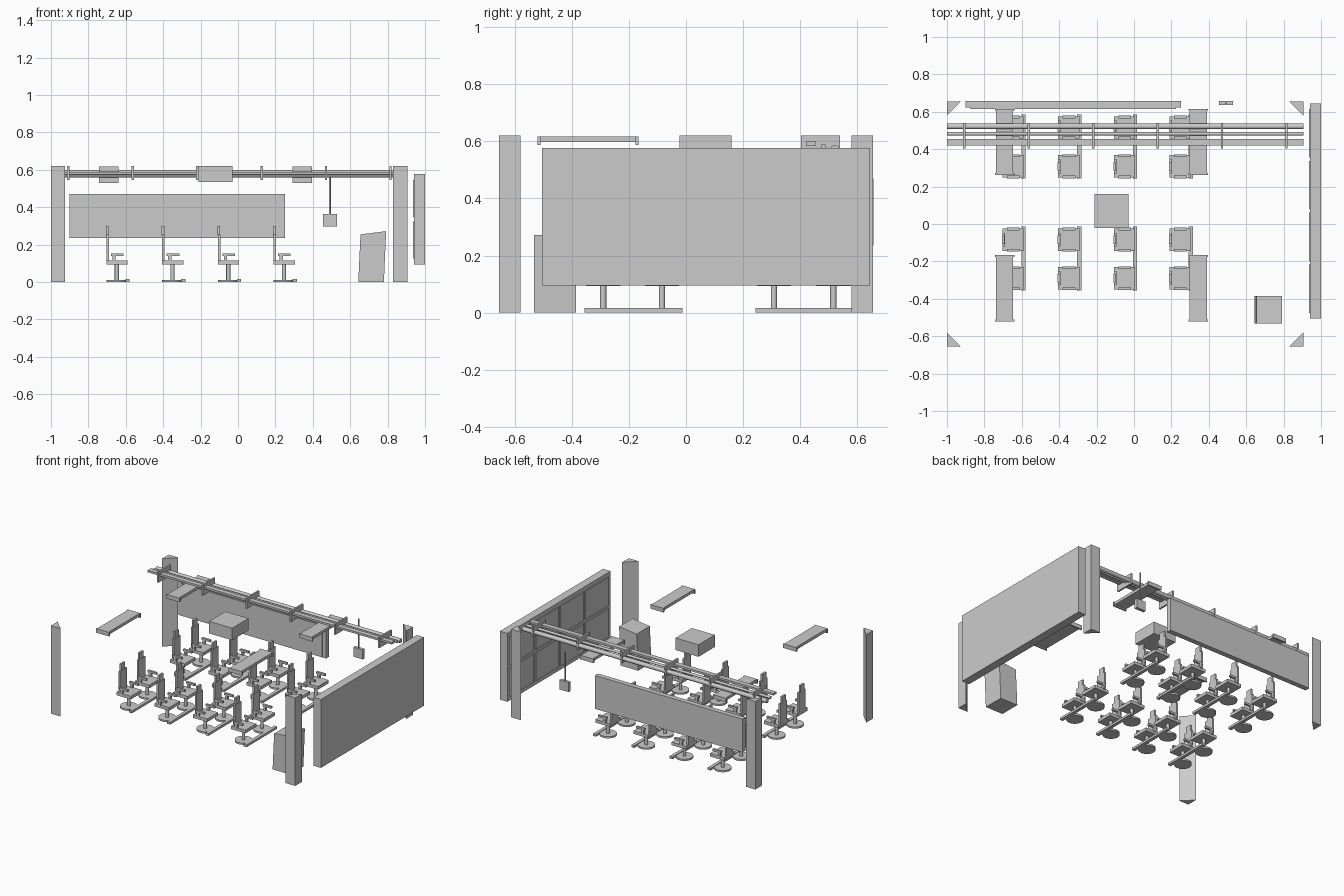
import bpy, bmesh
from mathutils import Vector, Matrix

if "Cube" in bpy.data.objects:
    bpy.data.objects.remove(bpy.data.objects["Cube"])


def box(name, x0, x1, y0, y1, z0, z1):
    bm = bmesh.new()
    bmesh.ops.create_cube(bm, size=1.0)
    for v in bm.verts:
        v.co = Vector(((x0 + x1) / 2 + v.co.x * (x1 - x0),
                       (y0 + y1) / 2 + v.co.y * (y1 - y0),
                       (z0 + z1) / 2 + v.co.z * (z1 - z0)))
    return finish(name, bm)


def finish(name, bm, smooth=False):
    bmesh.ops.recalc_face_normals(bm, faces=bm.faces)
    me = bpy.data.meshes.new(name)
    bm.to_mesh(me)
    bm.free()
    ob = bpy.data.objects.new(name, me)
    bpy.context.collection.objects.link(ob)
    if smooth:
        for p in me.polygons:
            p.use_smooth = len(p.vertices) == 4
    return ob


def prism(name, pts, direction):
    """Extrude a 3D outline along a direction."""
    bm = bmesh.new()
    face = bm.faces.new([bm.verts.new(p) for p in pts])
    ext = bmesh.ops.extrude_face_region(bm, geom=[face])
    moved = [g for g in ext['geom'] if isinstance(g, bmesh.types.BMVert)]
    bmesh.ops.translate(bm, verts=moved, vec=direction)
    return finish(name, bm)


def cyl(name, a, b, r, n=24):
    a, b = Vector(a), Vector(b)
    d = b - a
    rot = d.to_track_quat('Z', 'Y').to_matrix().to_4x4()
    bm = bmesh.new()
    bmesh.ops.create_cone(bm, cap_ends=True, segments=n, radius1=r, radius2=r,
                          depth=d.length,
                          matrix=Matrix.Translation((a + b) / 2) @ rot)
    return finish(name, bm, True)


# Triangular corner pillars
for x, sx in ((-1, 1), (0.905, -1)):
    for y, sy in ((-0.655, 1), (0.655, -1)):
        prism("corner_pillar", [(x, y, 0), (x + sx * 0.075, y, 0), (x, y + sy * 0.075, 0)],
              (0, 0, 0.62))

# Wide board on the back side
box("back_board", -0.9, 0.25, 0.622, 0.657, 0.235, 0.47)
box("board_surface", -0.875, 0.225, 0.615, 0.622, 0.24, 0.465)

# Side wall with raised panes on the inner face
box("side_wall", 0.942, 1.0, -0.505, 0.645, 0.095, 0.577)
for i in range(4):
    y = -0.475 + i * 0.277
    for z0, z1 in ((0.125, 0.325), (0.347, 0.547)):
        box("wall_panel", 0.935, 0.943, y, y + 0.259, z0, z1)

# Lectern with slanted top
prism("lectern", [(0.643, -0.533, 0), (0.78, -0.533, 0), (0.792, -0.533, 0.272), (0.655, -0.533, 0.255)],
      (0, 0.147, 0))

# Ceiling box
box("ceiling_box", -0.21, -0.03, -0.022, 0.16, 0.535, 0.62)

# Ceiling lamps with end caps; the back pair hangs lower, under the rails
for x in (-0.692, 0.343):
    for y0, y1, z in ((-0.52, -0.167, 0.588), (0.263, 0.616, 0.53)):
        box("lamp", x - 0.046, x + 0.046, y0 + 0.008, y1 - 0.008, z + 0.009, z + 0.029)
        for ya in (y0, y1 - 0.01):
            box("lamp_end_cap", x - 0.052, x + 0.052, ya, ya + 0.01, z, z + 0.029)

# Overhead pipes, cable tray and hanger plates
cyl("thick_pipe", (-1, 0.522, 0.573), (0.905, 0.522, 0.573), 0.015)
cyl("thin_pipe", (-1, 0.482, 0.582), (0.905, 0.482, 0.582), 0.009)
box("cable_tray", -1, 0.905, 0.42, 0.455, 0.586, 0.6)
for i in range(6):
    x = -0.907 + i * 0.3445
    box("pipe_hanger", x - 0.006, x + 0.006, 0.403, 0.54, 0.545, 0.62)

# Hanging sign
box("hanging_sign", 0.455, 0.528, 0.635, 0.657, 0.298, 0.365)
cyl("sign_rod", (0.491, 0.646, 0.36), (0.491, 0.646, 0.57), 0.005, 12)

# Chair parts, built once around the local origin
chair = [
    cyl("chair_base", (0, 0, 0), (0, 0, 0.012), 0.056, 24),
    cyl("chair_pole", (0, 0, 0.01), (0, 0, 0.095), 0.011, 16),
    box("seat", -0.055, 0.058, -0.06, 0.06, 0.093, 0.115),
    box("backrest", -0.055, -0.042, -0.037, 0.037, 0.112, 0.255),
    box("headrest", -0.058, -0.044, -0.022, 0.022, 0.25, 0.30),
]
for s in (-1, 1):
    a, b = sorted((s * 0.049, s * 0.064))
    chair.append(box("armrest", -0.032, 0.036, a, b, 0.14, 0.154))
    chair.append(box("armrest_support", -0.024, -0.006, a, b, 0.11, 0.142))

# Chairs in a grid, each front-back pair sharing a floor bar
cols = [-0.648 + 0.298 * i for i in range(4)]
spots = [(x, y) for x in cols for y in (-0.29, -0.084, 0.308, 0.516)]
for part in chair:
    for x, y in spots[1:]:
        copy = part.copy()
        copy.location = (x, y, 0)
        bpy.context.collection.objects.link(copy)
    part.location = (*spots[0], 0)
for x in cols:
    for y0 in (-0.355, 0.243):
        box("floor_bar", x + 0.046, x + 0.069, y0, y0 + 0.342, 0, 0.016)
